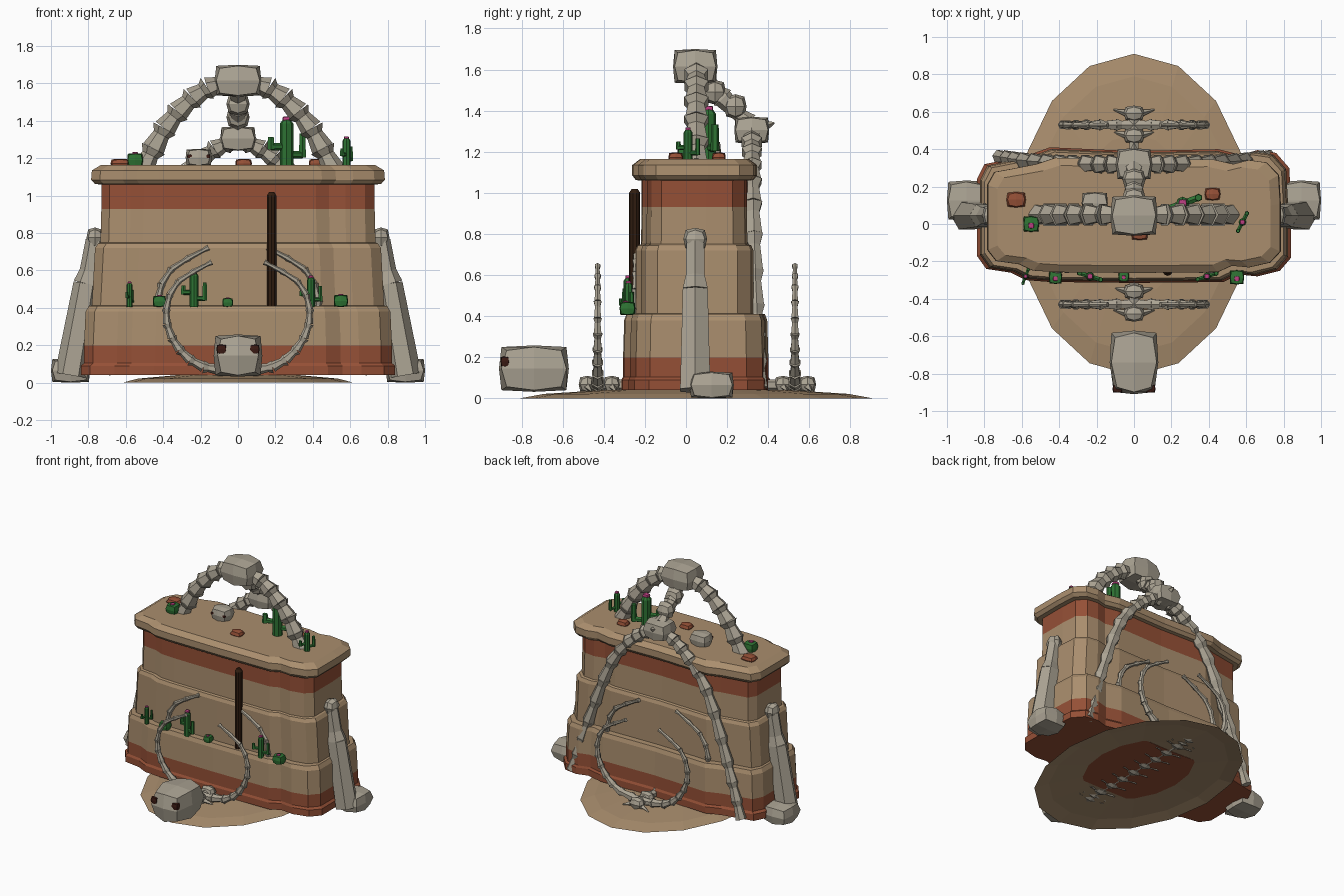
import bpy, bmesh, math
from mathutils import Vector, Matrix

cube = bpy.data.objects.get("Cube")
if cube:
    bpy.data.objects.remove(cube, do_unlink=True)


def make_mat(name, colour):
    m = bpy.data.materials.new(name)
    m.use_nodes = True
    m.diffuse_color = (*colour, 1)
    m.node_tree.nodes["Principled BSDF"].inputs["Base Color"].default_value = (*colour, 1)
    return m


SAND = make_mat("sandstone", (.40, .27, .155))
RED = make_mat("red_clay", (.30, .08, .037))
BONE = make_mat("bone", (.41, .37, .295))
GREEN = make_mat("cactus_green", (.027, .17, .033))
PINK = make_mat("flower_pink", (.50, .05, .22))
WOOD = make_mat("dark_wood", (.03, .012, .005))
SOCKET = make_mat("eye_socket", (.045, .011, .007))


def finish(name, bm, *mats):
    me = bpy.data.meshes.new(name)
    bm.normal_update()
    bm.to_mesh(me)
    bm.free()
    for m in mats:
        me.materials.append(m)
    ob = bpy.data.objects.new(name, me)
    bpy.context.collection.objects.link(ob)
    return ob


def paint(verts, mat):
    for f in {f for v in verts for f in v.link_faces}:
        f.material_index = mat


def add_tube(bm, a, b, r0, r1, sides=6, mat=0):
    a, b = Vector(a), Vector(b)
    d = b - a
    mx = Matrix.Translation((a + b) / 2) @ d.to_track_quat('Z', 'Y').to_matrix().to_4x4()
    got = bmesh.ops.create_cone(bm, cap_ends=True, segments=sides, radius1=r0,
                                radius2=r1, depth=d.length, matrix=mx)
    paint(got["verts"], mat)


def add_lump(bm, centre, half, mat=0, corner=.78, edge=.93):
    """Chunky rounded block made from a 3x3x3 cage."""
    part = bmesh.new()
    bmesh.ops.create_cube(part, size=2)
    bmesh.ops.subdivide_edges(part, edges=part.edges[:], cuts=1, use_grid_fill=True)
    pull = {1: 1, 2: edge, 3: corner}
    for v in part.verts:
        k = pull[sum(abs(c) > .5 for c in v.co)]
        v.co = Vector(centre) + Vector([c * k * h for c, h in zip(v.co, half)])
    remap = {v: bm.verts.new(v.co) for v in part.verts}
    for f in part.faces:
        bm.faces.new([remap[v] for v in f.verts]).material_index = mat
    part.free()


def add_chain(bm, pts, r0, r1, sides=6):
    """Row of flared bone segments along a path."""
    n = len(pts) - 1
    for i in range(n):
        a, b = Vector(pts[i]), Vector(pts[i + 1])
        r = r0 + (r1 - r0) * i / n
        mid = a.lerp(b, .7)
        add_tube(bm, a, mid, r, r * .74, sides)
        add_tube(bm, mid, b, r * .74, r * 1.12, sides)


def smooth_path(pts, steps):
    """Resample a path with Catmull-Rom interpolation."""
    p = [Vector(q) for q in pts]
    p = [2 * p[0] - p[1]] + p + [2 * p[-1] - p[-2]]
    out = []
    for k in range(steps + 1):
        u = k / steps * (len(pts) - 1)
        i = min(int(u), len(pts) - 2)
        t = u - i
        a, b, c, d = p[i:i + 4]
        out.append(.5 * (2 * b + (c - a) * t + (2 * a - 5 * b + 4 * c - d) * t ** 2
                         + (3 * b - a - 3 * c + d) * t ** 3))
    return out


# Mesa: one wavy footprint stepped up through the tiers
FOOT = [(.84, .12), (.83, .3), (.76, .38), (.66, .395), (.57, .37), (.45, .4), (0, .39),
        (-.45, .41), (-.56, .37), (-.7, .34), (-.8, .32), (-.84, .24), (-.84, -.17),
        (-.79, -.24), (-.66, -.26), (-.58, -.3), (-.45, -.31), (0, -.315), (.48, -.31),
        (.56, -.27), (.66, -.28), (.78, -.25), (.84, -.18)]
TIERS = [(.04, 1, 1), (.09, 1, 1), (.105, .98, .975), (.2, .98, .975), (.38, .97, .96),
         (.41, .95, .93), (.412, .93, .81), (.72, .91, .81), (.745, .89, .78),
         (.75, .875, .73), (.93, .87, .72), (1.06, .87, .72), (1.062, .91, .8),
         (1.085, .935, .85), (1.135, .93, .85), (1.165, .87, .74)]
bm = bmesh.new()
rings = [[bm.verts.new((x * sx, .04 + (y - .04) * sy, z)) for x, y in FOOT] for z, sx, sy in TIERS]
for lo, hi in zip(rings, rings[1:]):
    z = (lo[0].co.z + hi[0].co.z) / 2
    for i in range(len(FOOT)):
        j = (i + 1) % len(FOOT)
        f = bm.faces.new((lo[i], lo[j], hi[j], hi[i]))
        f.material_index = int(z < .2 or .93 < z < 1.06)
bm.faces.new(rings[0][::-1]).material_index = 1
bm.faces.new(rings[-1])
finish("mesa", bm, SAND, RED)

# Low open sand mound
bm = bmesh.new()
N = 16
mound = [[bm.verts.new((.62 * k * math.cos(math.tau * i / N), .05 + .86 * k * math.sin(math.tau * i / N), z))
          for i in range(N)] for k, z in ((1, 0), (.86, .022), (.5, .042))]
for lo, hi in zip(mound, mound[1:]):
    for i in range(N):
        bm.faces.new((lo[i], lo[i - N + 1], hi[i - N + 1], hi[i]))
bm.faces.new(mound[-1])
finish("sand_mound", bm, SAND)

# Arch standing on the mesa and taller arch down the back
bm = bmesh.new()
for s in (-1, 1):
    leg = [(s * .51, .05, 1.14), (s * .37, .05, 1.39), (s * .19, .05, 1.56), (0, .05, 1.62)]
    add_chain(bm, smooth_path(leg, 7), .062, .058)
add_lump(bm, (0, .045, 1.615), (.125, .108, .085))
finish("top_arch", bm, BONE)

bm = bmesh.new()
for s in (-1, 1):
    leg = [(s * .72, .36, .05), (s * .59, .34, .45), (s * .4, .325, .95),
           (s * .19, .32, 1.2), (0, .32, 1.31)]
    add_chain(bm, smooth_path(leg, 12), .04, .055)
add_lump(bm, (0, .32, 1.305), (.095, .085, .065))
finish("back_arch", bm, BONE)

# Neck bones joining the two arches
bm = bmesh.new()
add_chain(bm, [(0, .08, 1.56), (0, .18, 1.46), (0, .3, 1.34)], .05, .045)
for y, z in ((.14, 1.49), (.24, 1.42)):
    add_lump(bm, (0, y, z), (.062, .055, .06), 0, .6, .8)
add_tube(bm, (0, .36, 1.32), (0, .43, 1.34), .04, .004, 4)
finish("neck_bones", bm, BONE)

# Spine lying under the mesa, with curved rib pairs
bm = bmesh.new()
for i in range(10):
    y = -.48 + i * .119
    add_lump(bm, (0, y, .068), (.055, .042, .042), 0, .6, .82)
    for s in (-1, 1):
        add_tube(bm, (s * .03, y, .06), (s * .11, y + .02, .035), .022, .003, 4)
add_tube(bm, (0, -.5, .065), (0, .61, .065), .028, .028)
finish("ground_spine", bm, BONE)

RIB = [(0, .06), (.2, .09), (.33, .2), (.385, .36), (.33, .53), (.14, .645)]
for name, y, k in (("front_ribs", -.43, 1), ("front_inner_ribs", -.245, 1.12),
                   ("back_inner_ribs", .345, 1.12), ("back_ribs", .53, 1)):
    bm = bmesh.new()
    for s in (-1, 1):
        add_chain(bm, smooth_path([(s * x * k, y, z * k) for x, z in RIB], 11), .033, .012)
    finish(name, bm, BONE)

# Leaning side bones with feet
for side, s in (("left", 1), ("right", -1)):
    bm = bmesh.new()
    for a, b, r0, r1 in (((.895, .04), (.81, .53), .085, .07), ((.81, .53), (.775, .68), .07, .03),
                         ((.82, .45), (.765, .76), .055, .05)):
        add_tube(bm, (s * a[0], .045, a[1]), (s * b[0], .045, b[1]), r0, r1, 6)
    add_lump(bm, (s * .765, .045, .775), (.045, .058, .055), 0, .6, .8)
    add_lump(bm, (s * .895, .125, .065), (.105, .108, .065))
    finish(side + "_leg_bone", bm, BONE)


# Skulls with dark sockets on the front corners
def skull(name, c, h, tilt):
    bm = bmesh.new()
    add_lump(bm, c, h)
    for v in bm.verts:
        if v.co.y < c[1] - h[1] * .5:
            v.co.x = c[0] + (v.co.x - c[0]) * .9
    for s in (-1, 1):
        add_lump(bm, (c[0] + s * h[0] * .68, c[1] - h[1] * .83, c[2] + h[2] * tilt),
                 (h[0] * .2, h[1] * .12, h[2] * .22), 1)
    finish(name, bm, BONE, SOCKET)


skull("large_skull", (0, -.74, .145), (.13, .17, .113), .3)
skull("small_skull", (-.21, .11, 1.205), (.07, .06, .045), .1)

# Dark wooden pole on the front wall
bm = bmesh.new()
add_tube(bm, (.18, -.25, .405), (.18, -.25, 1), .027, .027, 10)
add_tube(bm, (.18, -.25, 1), (.18, -.25, 1.02), .027, .014, 10)
finish("wooden_pole", bm, WOOD)


# Cacti
def tall_cactus(name, x, y, z, h, r, angle=0, arms=True):
    bm = bmesh.new()
    add_tube(bm, (x, y, z), (x, y, z + h * .9), r, r, 8)
    add_tube(bm, (x, y, z + h * .9), (x, y, z + h), r, r * .5, 8)
    add_lump(bm, (x, y, z + h), (r * .6, r * .6, r * .35), 1)
    for s, low, top in ((-1, .42, .62), (1, .25, .7)) if arms else ():
        dx, dy = s * r * 2.5 * math.cos(angle), s * r * 2.5 * math.sin(angle)
        add_tube(bm, (x, y, z + h * low), (x + dx, y + dy, z + h * low), r * .55, r * .55)
        add_tube(bm, (x + dx, y + dy, z + h * (low - .06)), (x + dx, y + dy, z + h * top), r * .6, r * .5)
    finish(name, bm, GREEN, PINK)


tall_cactus("large_top_cactus", .26, .11, 1.155, .255, .036, .35)
tall_cactus("small_top_cactus", .58, .01, 1.155, .155, .021, 1.1)
tall_cactus("ledge_cactus_a", -.235, -.28, .405, .185, .024, -.3)
tall_cactus("ledge_cactus_b", .39, -.28, .405, .16, .021, .3)
tall_cactus("ledge_cactus_c", -.58, -.28, .405, .13, .016, 1.2)
for i, (x, y, z, r) in enumerate(((-.55, 0, 1.155, .042), (-.42, -.285, .405, .035),
                                  (-.055, -.28, .405, .028), (.55, -.285, .405, .038))):
    bm = bmesh.new()
    add_lump(bm, (x, y, z + r * .85), (r, r, r * .85))
    add_lump(bm, (x, y - r * .2, z + r * 1.7), (r * .35, r * .35, r * .15), 1)
    finish("round_cactus_%d" % (i + 1), bm, GREEN, PINK)

# Loose clay rocks on the mesa top
for i, (x, y, r) in enumerate(((-.63, .13, .052), (.42, .16, .042), (.03, -.05, .045))):
    bm = bmesh.new()
    add_lump(bm, (x, y, 1.172), (r, r * .8, .025), 0, .7, .88)
    finish("clay_rock_%d" % (i + 1), bm, RED)
